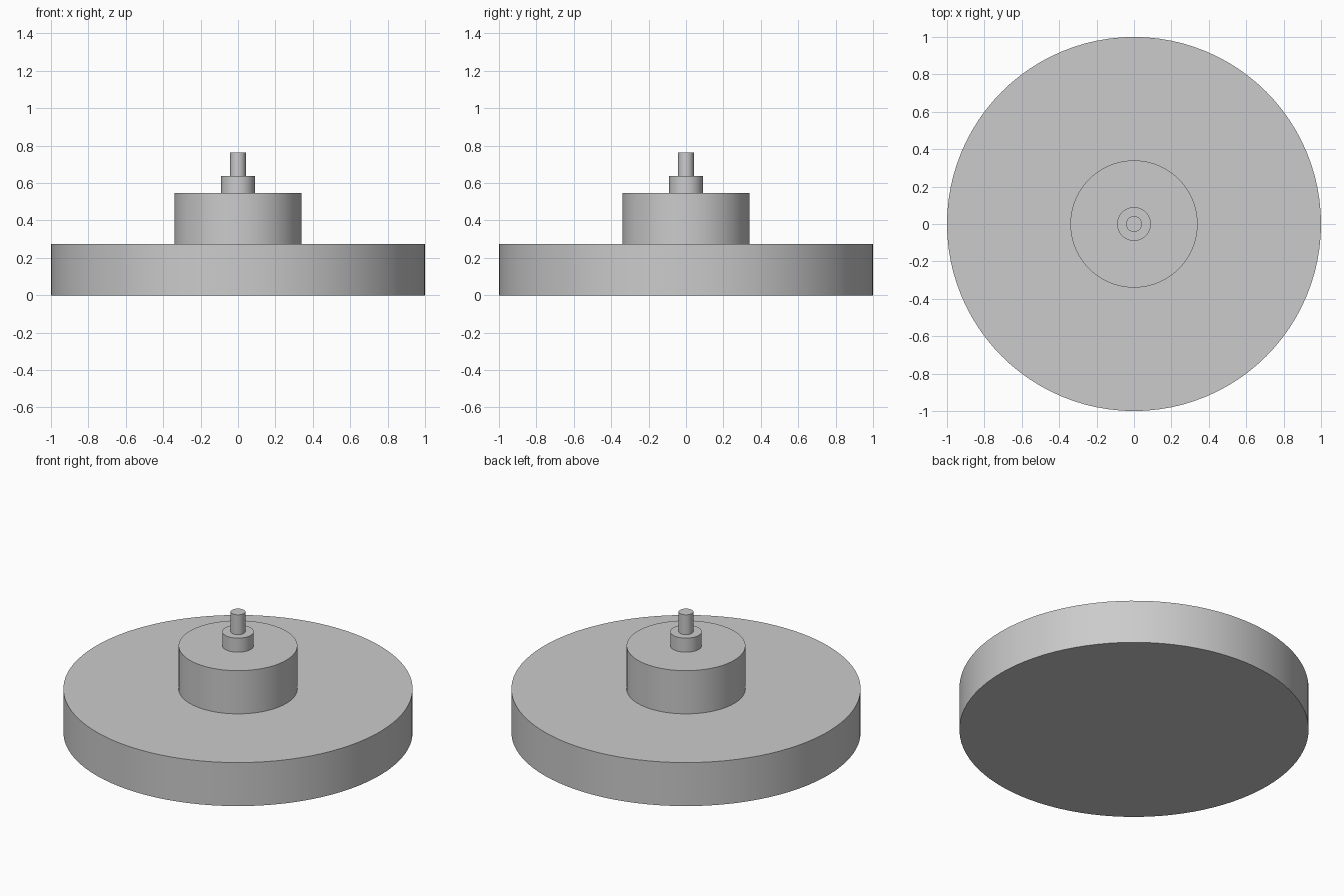
import bpy
import math

cube = bpy.data.objects.get("Cube")
if cube:
    bpy.data.objects.remove(cube, do_unlink=True)

# Single plain grey
grey = bpy.data.materials.new("plain grey")
grey.use_nodes = True
colour = (0.6, 0.6, 0.6, 1.0)
grey.diffuse_color = colour
grey.node_tree.nodes["Principled BSDF"].inputs["Base Color"].default_value = colour


def disc(name, radius, bottom, top):
    """Upright cylinder between two heights."""
    bpy.ops.mesh.primitive_cylinder_add(
        vertices=96, radius=radius, depth=top - bottom,
        location=(0, 0, (bottom + top) / 2))
    part = bpy.context.object
    part.name = name
    part.data.materials.append(grey)
    bpy.ops.object.shade_smooth_by_angle(angle=math.radians(30))
    return part


# Stacked round tiers, from the floor up
disc("base_disc", 1.0, 0.0, 0.275)
disc("hub", 0.34, 0.275, 0.548)
disc("collar", 0.09, 0.548, 0.637)
disc("spindle", 0.042, 0.637, 0.762)
